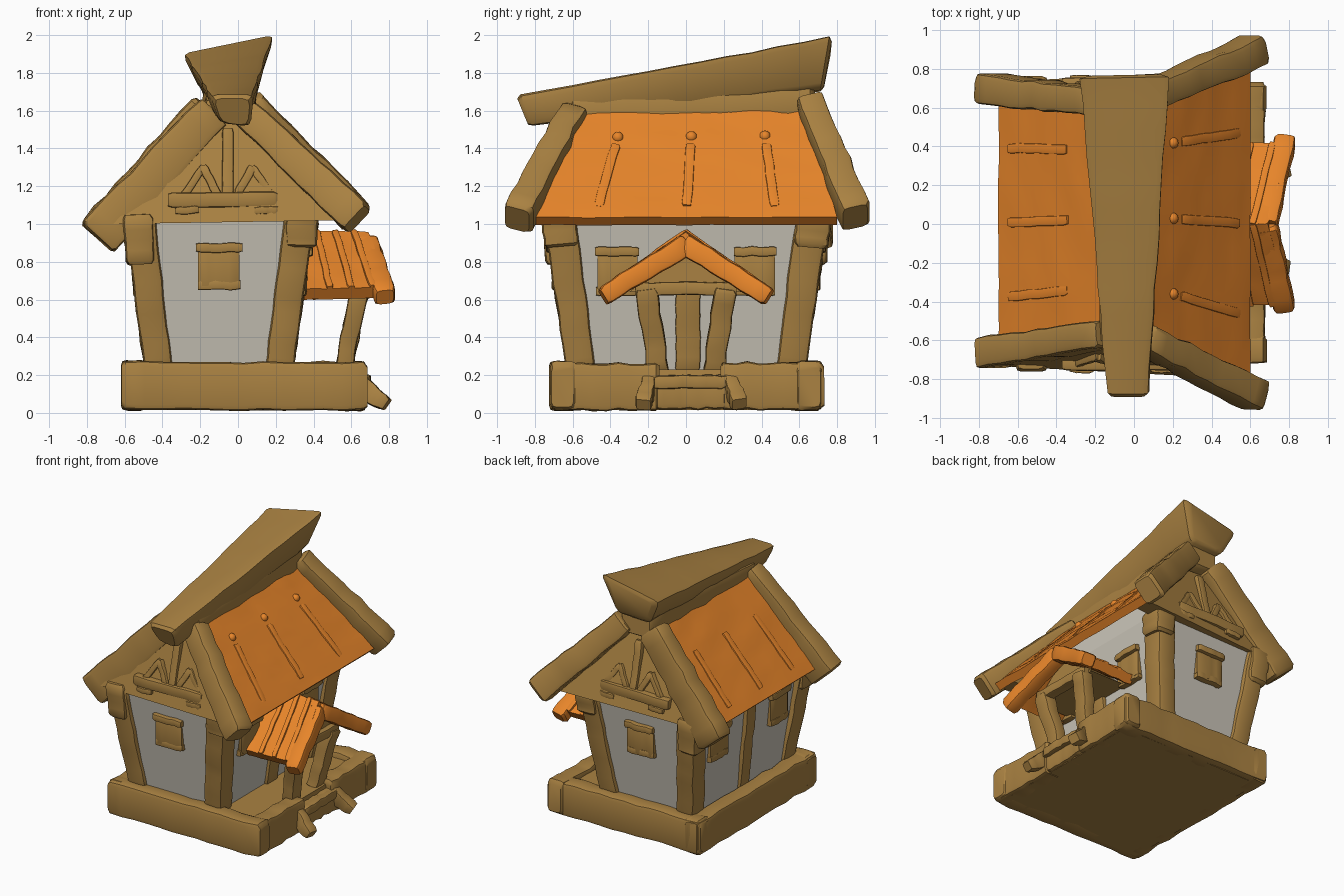
import bpy, bmesh, math, random
from mathutils import Vector as V

if "Cube" in bpy.data.objects:
    bpy.data.objects.remove(bpy.data.objects["Cube"])
random.seed(7)

def mat(name, c):
    m = bpy.data.materials.new(name)
    m.diffuse_color = (*c, 1)
    m.use_nodes = True
    m.node_tree.nodes["Principled BSDF"].inputs["Base Color"].default_value = m.diffuse_color
    return m

WOOD = mat("brown wood", (0.4, 0.222, 0.054))
ROOF = mat("orange roof", (0.8, 0.235, 0.023))
PLASTER = mat("pale plaster", (0.59, 0.555, 0.48))

def finish(name, bm, m, angle=40):
    bmesh.ops.recalc_face_normals(bm, faces=bm.faces)
    me = bpy.data.meshes.new(name)
    bm.to_mesh(me)
    bm.free()
    me.materials.append(m)
    me.shade_smooth()
    me.set_sharp_from_angle(angle=math.radians(angle))
    ob = bpy.data.objects.new(name, me)
    bpy.context.collection.objects.link(ob)
    return ob

def rounded(pts, r):
    # soften every corner of a polygon with three points
    out = []
    for i, p in enumerate(pts):
        a, b = pts[i - 1] - p, pts[(i + 1) % len(pts)] - p
        pa = p + a.normalized() * min(r, a.length * .4)
        pb = p + b.normalized() * min(r, b.length * .4)
        out += [pa, (pa + pb) * .25 + p * .5, pb]
    return out

def loft(name, ring0, ring1, m=WOOD, n=8, r=.03, wob=.006):
    # hand-carved bar between two matching polygons
    bm = bmesh.new()
    rings = []
    ax = (sum(ring1, V()) - sum(ring0, V())) / len(ring0)
    e = min(.25, .02 / ax.length)
    for t, s in [(0, .84)] + [(e + (1 - 2 * e) * i / n, 1) for i in range(n + 1)] + [(1, .84)]:
        pts = [a.lerp(b, t) for a, b in zip(ring0, ring1)]
        c = sum(pts, V()) / len(pts)
        off = V([random.uniform(-wob, wob) for _ in range(3)])
        pts = [c + (p - c) * s * random.uniform(1 - wob * 4, 1 + wob * 4) + off for p in pts]
        rings.append([bm.verts.new(p) for p in rounded(pts, r)])
    k = len(rings[0])
    for a, b in zip(rings, rings[1:]):
        for i in range(k):
            bm.faces.new((a[i], a[(i + 1) % k], b[(i + 1) % k], b[i]))
    bm.faces.new(rings[0])
    bm.faces.new(rings[-1])
    return finish(name, bm, m)

def beam(name, p0, p1, w, h, w1=None, h1=None, u=(0, 1, 0), m=WOOD, n=8, wob=.006):
    # w is measured along the hint u, h across it
    p0, p1, u = V(p0), V(p1), V(u)
    d = (p1 - p0).normalized()
    u = (u - d * u.dot(d)).normalized()
    v = d.cross(u)
    def ring(p, w, h):
        return [p + u * w / 2 * a + v * h / 2 * b for a, b in ((-1, -1), (1, -1), (1, 1), (-1, 1))]
    return loft(name, ring(p0, w, h), ring(p1, w1 or w, h1 or h), m, n, min(w, h) * .2, wob)

def solid(name, bottom, top, m):
    bm = bmesh.new()
    a = [bm.verts.new(p) for p in bottom]
    b = [bm.verts.new(p) for p in top]
    bm.faces.new(a)
    bm.faces.new(b)
    for i in range(len(a)):
        j = (i + 1) % len(a)
        bm.faces.new((a[i], a[j], b[j], b[i]))
    return finish(name, bm, m, 20)

def slab(name, c, thick, m=ROOF, n=12, wob=.005):
    # slightly uneven sheet: ridge start, ridge end, eave end, eave start
    c = [V(p) for p in c]
    nrm = (c[1] - c[0]).cross(c[3] - c[0]).normalized()
    nrm *= 1 if nrm.z > 0 else -1
    bm = bmesh.new()
    layers = [[], []]
    for i in range(n + 1):
        for j in range(n + 1):
            p = c[0].lerp(c[1], i / n).lerp(c[3].lerp(c[2], i / n), j / n)
            p += nrm * random.uniform(-wob, wob)
            layers[0].append(bm.verts.new(p))
            layers[1].append(bm.verts.new(p - nrm * thick))
    for L in layers:
        for i in range(n):
            for j in range(n):
                q = i * (n + 1) + j
                bm.faces.new((L[q], L[q + 1], L[q + n + 2], L[q + n + 1]))
    edge = [i * (n + 1) for i in range(n)] + [n * (n + 1) + j for j in range(n)]
    edge += [i * (n + 1) + n for i in range(n, 0, -1)] + list(range(n, 0, -1))
    for a, b in zip(edge, edge[1:] + edge[:1]):
        bm.faces.new((layers[0][a], layers[0][b], layers[1][b], layers[1][a]))
    return finish(name, bm, m)

def rect(x0, x1, y0, y1, z):
    return [V((x0, y0, z)), V((x1, y0, z)), V((x1, y1, z)), V((x0, y1, z))]

# Base: platform, log rim and steps
solid("platform", rect(-.57, .64, -.66, .66, .015), rect(-.57, .62, -.66, .66, .23), WOOD)
for s in (-1, 1):
    beam("base_rim_end", (-.615, s * .65, .145), (.68, s * .65, .14), .14, .255, n=12)
beam("base_rim_left", (-.55, -.71, .145), (-.55, .72, .145), .13, .255, u=(1, 0, 0), n=12)
beam("base_rim_right_front", (.61, -.71, .14), (.61, -.14, .14), .13, .25, u=(1, 0, 0))
beam("base_rim_right_back", (.61, .18, .14), (.61, .73, .145), .13, .25, u=(1, 0, 0))
beam("step_gap_sill", (.6, -.18, .11), (.6, .22, .11), .14, .18, u=(1, 0, 0))
beam("step_plank", (.665, -.17, .165), (.665, .21, .165), .07, .07, u=(1, 0, 0))
for y, e in ((-.18, -.045), (.21, .075)):
    beam("step_stringer", (.56, y, .2), (.785, y + e, .045), .05, .15, .09, .075, wob=.004)

# Plaster walls flare outward, then rise under the roof sheets
solid("walls", rect(-.47, .26, -.6, .6, .2), rect(-.55, .38, -.72, .72, 1.03), PLASTER)
solid("upper_walls", rect(-.55, .38, -.7, .7, 1.03), rect(-.47, .36, -.62, .62, 1.19), PLASTER)
def wall_y(z): return .6 + (z - .2) / .83 * .12
def wall_xr(z): return .26 + (z - .2) / .83 * .12
def wall_xl(z): return -.47 - (z - .2) / .83 * .08

# Corner posts with slim capping blocks
for s in (-1, 1):
    for x0, x1 in ((-.42, -.518), (.215, .328)):
        beam("corner_post", (x0, s * .55, .2), (x1, s * .67, 1.04), .155, .15, .175, .16, n=10, wob=.004)
    beam("post_cap", (-.518, s * .655, .79), (-.53, s * .67, 1.05), .18, .15, .19, .165, n=4, wob=.004)
    beam("post_cap", (.335, s * .66, .88), (.34, s * .675, 1.05), .18, .165, .19, .175, n=4, wob=.004)

# Gable walls at both ends, leaning inward at the top
prof = ((-.66, 1.0, .735), (.58, 1.02, .8), (.09, 1.535, .62), (-.16, 1.55, .61))
for s in (-1, 1):
    solid("gable_wall", [V((x, s * (y - .13), z)) for x, z, y in prof], [V((x, s * y, z)) for x, z, y in prof], WOOD)
def gable_y(z): return .745 - (z - 1) / .55 * .125

# Gable timber decoration and end windows
def on_gable(name, s, x0, z0, x1, z1, h, w=.06):
    beam(name, (x0, s * gable_y(z0), z0), (x1, s * gable_y(z1), z1), w, h, n=5, wob=.003)
for s in (-1, 1):
    on_gable("gable_tie", s, -.37, 1.125, .21, 1.13, .08, .08)
    on_gable("gable_king_post", s, -.055, 1.12, -.055, 1.5, .06)
    for a in (-1, 1):
        on_gable("gable_brace", s, -.055 + a * .05, 1.15, -.055 + a * .13, 1.3, .045)
        on_gable("gable_outer_brace", s, -.055 + a * .13, 1.3, -.055 + a * .24, 1.14, .04, .05)
        on_gable("gable_peg", s, -.06 + a * .21 - .06, 1.07, -.06 + a * .21 + .06, 1.075, .04, .08)

# Windows: shutter board with lintel and sill
def window(origin, across, width, z0, z1, surf):
    a = V(across)
    nrm = V((a.y, -a.x, 0))
    def bar(name, z, h, w, depth):
        c = V(origin) + nrm * surf(z) + V((0, 0, z))
        beam(name, c - a * w / 2, c + a * w / 2, depth, h, u=nrm, n=5, wob=.004)
    bar("window_board", (z0 + z1) / 2, z1 - z0 - .03, width * .92, .05)
    bar("window_lintel", z1 - .025, .05, width, .08)
    bar("window_sill", z0 + .025, .05, width * .95, .08)
window((-.1, 0, 0), (1, 0, 0), .24, .65, .9, wall_y)
window((-.1, 0, 0), (-1, 0, 0), .24, .65, .9, wall_y)
for y in (-.365, .365):
    window((0, y, 0), (0, 1, 0), .23, .62, .88, wall_xr)
    window((0, y, 0), (0, -1, 0), .23, .62, .88, lambda z: -wall_xl(z))

# Door, and the middle post of the opposite wall
beam("door", (wall_xr(.22), .01, .22), (wall_xr(.7), .01, .7), .05, .13, u=(1, 0, 0), wob=.004)
beam("left_middle_post", (wall_xl(.2), 0, .2), (wall_xl(1.02), 0, 1.02), .06, .11, u=(1, 0, 0))

# Main roof sheets, battens and knobs
R = [V(p) for p in ((.05, -.55, 1.625), (.05, .63, 1.64), (.6, .8, 1.035), (.6, -.8, 1.035))]
L = [V(p) for p in ((-.15, -.56, 1.62), (-.15, .62, 1.63), (-.7, .65, .99), (-.7, -.64, .99))]
for side, c in (("right", R), ("left", L)):
    slab("roof_" + side, c, .06)
    sx = 1 if side == "right" else -1
    lift = V((sx * .7, 0, .7)) * -.006
    for t in (.2, .5, .8):
        a, b = c[0].lerp(c[1], t) + lift, c[3].lerp(c[2], t) + lift
        beam("roof_batten", a.lerp(b, .35), a.lerp(b, .9), .05, .03, m=ROOF, n=6, wob=.003)
        if sx > 0:
            bm = bmesh.new()
            bmesh.ops.create_uvsphere(bm, u_segments=12, v_segments=8, radius=.03)
            bmesh.ops.translate(bm, verts=bm.verts, vec=a.lerp(b, .28))
            finish("roof_knob", bm, ROOF)

# Barge boards on the four roof edges
for p0, p1, h in (((-.13, -.57, 1.6), (-.745, -.665, .925), .215), ((.04, -.59, 1.59), (.635, -.89, 1.025), .17),
                  ((-.16, .63, 1.61), (-.745, .695, .935), .215), ((.05, .65, 1.64), (.625, .9, 1.04), .18)):
    beam("barge_board", p0, p1, .14, h * .92, .16, h * 1.1, n=10, wob=.006)

# Ridge: filler under a heavy tapering log
beam("ridge_filler", (-.04, -.62, 1.56), (-.05, .68, 1.65), .27, .2, u=(1, 0, 0))
loft("ridge_log",
     [V((-.15, -.9, 1.68)), V((.08, -.9, 1.68)), V((.065, -.83, 1.51)), V((-.1, -.83, 1.53))],
     [V((-.29, .77, 1.9)), V((.195, .78, 2.0)), V((.09, .73, 1.71)), V((-.19, .73, 1.7))], n=12, r=.04, wob=.004)

# Porch: posts, solid pediment and small orange roof
for s in (-1, 1):
    beam("porch_post", (.55, s * .145, .2), (.65, s * .21, .66), .11, .09, .12, .1, n=7)
    c = [V(p) for p in ((.3, 0, .96), (.69, 0, .96), (.805, s * .42, .67), (.35, s * .42, .655))]
    slab("porch_roof", c, .07, n=8)
    beam("porch_verge", (.685, s * -.01, .895), (.78, s * .44, .615), .11, .115, .11, .1, u=(1, 0, 0), m=ROOF)
    for t in (.3, .55, .8):
        a, b = c[0].lerp(c[1], t), c[3].lerp(c[2], t)
        beam("porch_batten", a, b, .035, .025, u=(1, 0, 0), m=ROOF, n=6, wob=.003)
beam("porch_lintel", (.64, -.27, .655), (.64, .27, .655), .08, .07, u=(1, 0, 0))
tri = ((-.3, .64), (.3, .64), (0, .88))
solid("porch_pediment", [V((.3, y, z)) for y, z in tri], [V((.64, y, z)) for y, z in tri], WOOD)
